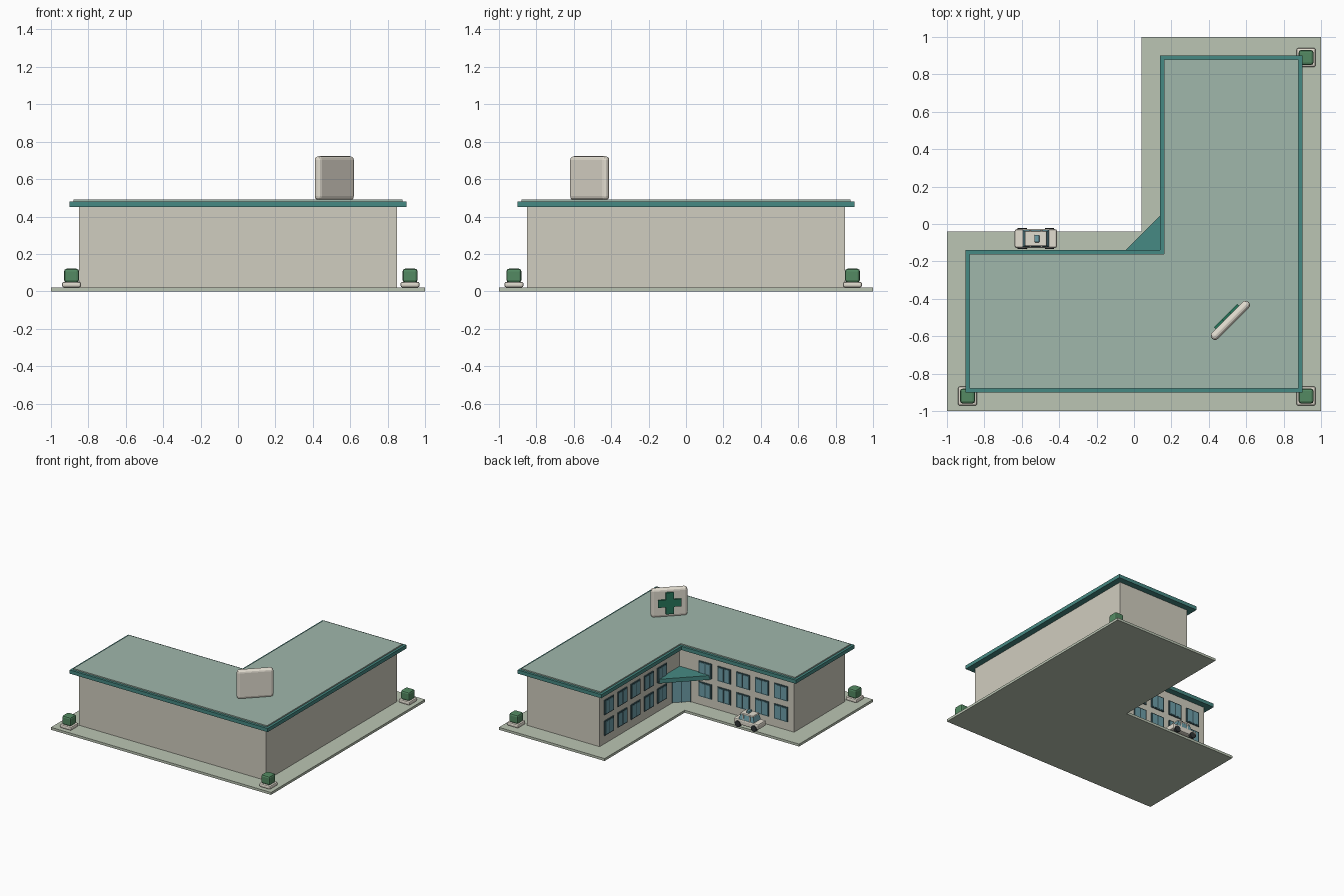
import bpy, bmesh, math
from mathutils import Matrix, Vector

if "Cube" in bpy.data.objects:
    bpy.data.objects.remove(bpy.data.objects["Cube"])


def mat(name, r, g, b):
    m = bpy.data.materials.new(name)
    m.diffuse_color = [(c / 255) ** 2.2 for c in (r, g, b)] + [1]
    m.use_nodes = True
    m.node_tree.nodes["Principled BSDF"].inputs["Base Color"].default_value = m.diffuse_color
    return m


WALL = mat("plaster", 207, 204, 190)
ROOF = mat("pale_roof", 158, 182, 170)
TEAL = mat("teal_trim", 72, 136, 130)
FRAME = mat("window_frame", 62, 92, 98)
GLASS = mat("glass", 110, 158, 168)
PAVE = mat("paving", 186, 196, 178)
LEAF = mat("leaf", 84, 136, 98)
CROSS = mat("cross_green", 44, 118, 92)
CREAM = mat("cream", 226, 220, 207)
DARK = mat("tyre", 50, 54, 56)


def finish(bm, name, m, bevel=0, segs=2, at=None):
    bmesh.ops.recalc_face_normals(bm, faces=bm.faces)
    me = bpy.data.meshes.new(name)
    bm.to_mesh(me)
    bm.free()
    ob = bpy.data.objects.new(name, me)
    bpy.context.collection.objects.link(ob)
    me.materials.append(m)
    if at:
        ob.matrix_world = at
    if bevel:
        mod = ob.modifiers.new("bevel", 'BEVEL')
        mod.width, mod.segments = bevel, segs
    return ob


def prism(name, pts, z0, z1, m, bevel=0, at=None, top=1.0):
    """Extrude a flat outline from z0 to z1."""
    bm = bmesh.new()
    f = bm.faces.new([bm.verts.new((x, y, z0)) for x, y in pts])
    r = bmesh.ops.extrude_face_region(bm, geom=[f])
    for v in r["geom"]:
        if isinstance(v, bmesh.types.BMVert):
            v.co = Vector((v.co.x * top, v.co.y * top, z1))
    return finish(bm, name, m, bevel, at=at)


def box(name, c, s, m, bevel=0, segs=2, at=None):
    bm = bmesh.new()
    bmesh.ops.create_cube(bm, size=1, matrix=Matrix.Translation(c) @ Matrix.Diagonal((*s, 1)))
    return finish(bm, name, m, bevel, segs, at)


def ell(o, i):
    """L outline: outer half size o, inner corner at (i, -i)."""
    return [(-o, -o), (o, -o), (o, o), (i, o), (i, -i), (-o, -i)]


# Building shell
prism("paved_base", ell(1, .04), 0, .02, PAVE)
prism("walls", ell(.85, .19), .02, .452, WALL)
prism("roof_trim", ell(.9, .14), .45, .48, TEAL)
prism("roof_top", ell(.88, .16), .48, .49, ROOF)

# Corner entrance with canopy
prism("entrance_canopy", [(.195, -.195), (.195, .10), (-.10, -.195)], .25, .285, TEAL)
prism("entrance_glass", [(.195, -.195), (.195, -.09), (.09, -.195)], .02, .25, GLASS)
diag = Matrix.Translation((.1425, -.1425, 0)) @ Matrix.Rotation(math.pi / 4, 4, 'Z')
for i, x in enumerate((-.068, 0, .068)):
    box(f"entrance_mullion_{i}", (x, .001, .135), (.008, .012, .23), FRAME, at=diag)

# Windows along the two courtyard walls (local x along the wall, local y outward)
wing_a = Matrix.Translation((0, -.19, 0))
wing_b = Matrix(((0, -1, 0, .19), (-1, 0, 0, 0), (0, 0, 1, 0), (0, 0, 0, 1)))
for w, wing in enumerate((wing_a, wing_b)):
    for col in range(5):
        for row, z in enumerate((.15, .32)):
            x = -.045 - .172 * col
            tag = f"{w}_{col}_{row}"
            bm = bmesh.new()
            bmesh.ops.create_cube(bm, size=1, matrix=wing @ Matrix.Translation((x, .002, z))
                                  @ Matrix.Diagonal((.12, .012, .12, 1)))
            finish(bm, "window_frame_" + tag, FRAME)
            bm = bmesh.new()
            for dx in (-.027, .027):
                bmesh.ops.create_cube(bm, size=1, matrix=wing @ Matrix.Translation((x + dx, .004, z))
                                      @ Matrix.Diagonal((.044, .012, .102, 1)))
            finish(bm, "window_panes_" + tag, GLASS)

# Rooftop sign board with a plus shape facing the courtyard
sign = Matrix.Translation((.515, -.515, .605)) @ Matrix.Rotation(math.pi / 4, 4, 'Z')
box("sign_board", (0, 0, 0), (.276, .046, .235), CREAM, .021, 3, sign)
a, b = .03, .088
plus = [(-a, -b), (a, -b), (a, -a), (b, -a), (b, a), (a, a),
        (a, b), (-a, b), (-a, a), (-b, a), (-b, -a), (-a, -a)]
prism("sign_cross", plus, -.036, -.015, CROSS, at=sign @ Matrix.Rotation(math.pi / 2, 4, 'X'))

# Planters on three outer corners
for i, (x, y) in enumerate(((-.89, -.92), (.92, -.92), (.92, .89))):
    box(f"planter_{i}", (x, y, .036), (.102, .102, .03), CREAM, .01)
    box(f"shrub_{i}", (x, y, .084), (.08, .08, .074), LEAF, .014)

# Parked ambulance car
cx, cy = -.525, -.078
car = Matrix.Translation((cx, cy, 0))
box("car_body", (0, 0, .063), (.226, .1, .046), CREAM, .01, 2, car)
prism("car_cabin", [(-.07, -.045), (.07, -.045), (.07, .045), (-.07, .045)],
      .084, .128, GLASS, at=car, top=.82)
box("car_roof", (0, 0, .131), (.116, .08, .014), CREAM, .005, 2, car)
box("car_beacon", (.006, 0, .147), (.026, .04, .02), GLASS, .004, 2, car)
for s in (-1, 1):
    for e in (-1, 1):
        box(f"car_pillar_{s}_{e}", (s * .03, e * .041, .105), (.01, .008, .044), CREAM, at=car)
        bm = bmesh.new()
        bmesh.ops.create_cone(bm, cap_ends=True, segments=16, radius1=.025, radius2=.025, depth=.022,
                              matrix=Matrix.Translation((s * .073, e * .045, .045))
                              @ Matrix.Rotation(math.pi / 2, 4, 'X'))
        finish(bm, f"car_wheel_{s}_{e}", DARK, at=car)
